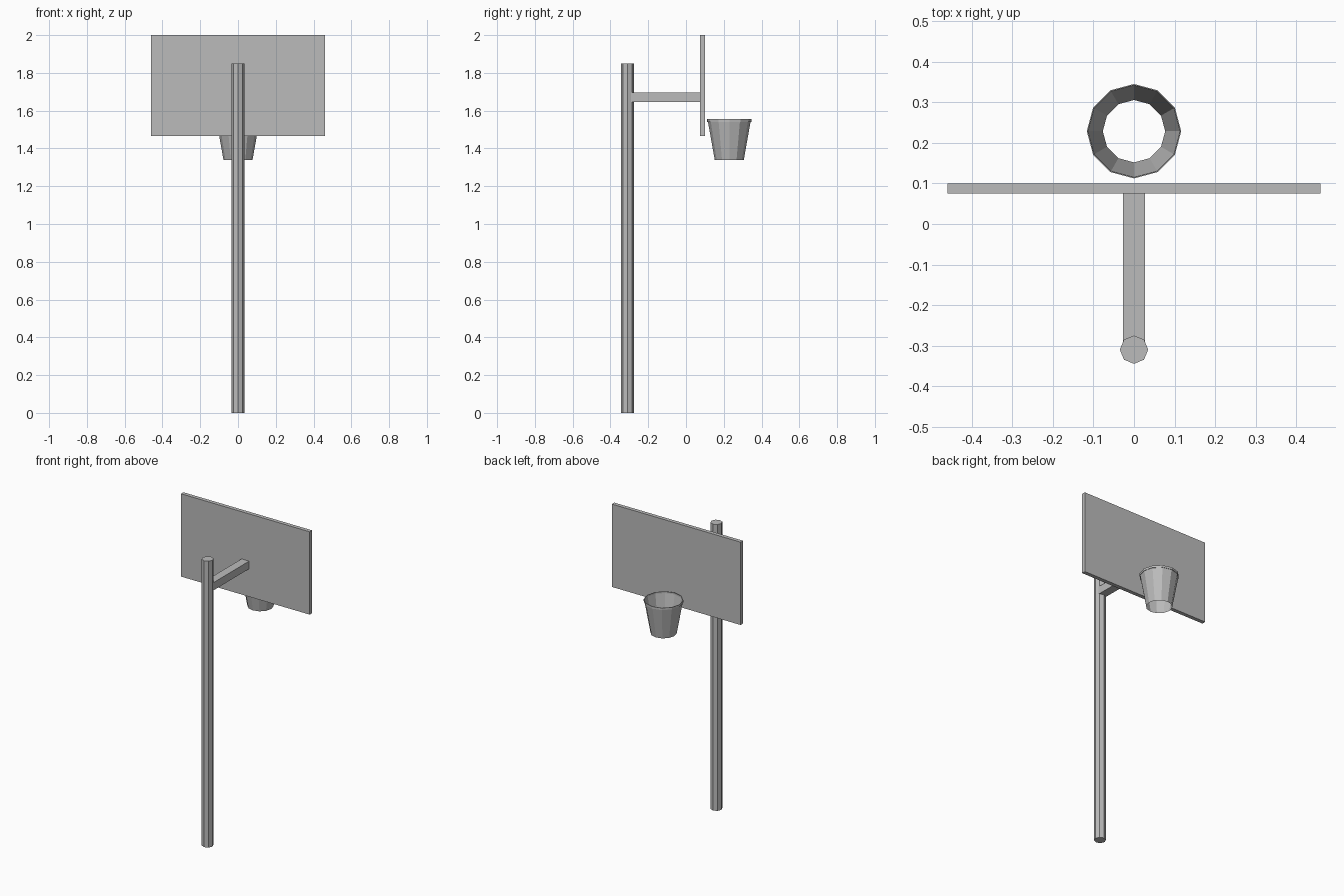
import bpy, math

if "Cube" in bpy.data.objects:
    bpy.data.objects.remove(bpy.data.objects["Cube"])

grey = bpy.data.materials.new("plain grey")
grey.diffuse_color = (0.5, 0.5, 0.5, 1)
grey.use_nodes = True
grey.node_tree.nodes["Principled BSDF"].inputs["Base Color"].default_value = grey.diffuse_color


def make(name, verts, faces):
    mesh = bpy.data.meshes.new(name)
    mesh.from_pydata(verts, [], faces)
    mesh.materials.append(grey)
    obj = bpy.data.objects.new(name, mesh)
    bpy.context.collection.objects.link(obj)
    return obj


def box(name, x, y, z):
    """Box from (min, max) pairs."""
    verts = [(a, b, c) for a in x for b in y for c in z]
    faces = [(0, 1, 3, 2), (4, 6, 7, 5), (0, 4, 5, 1),
             (2, 3, 7, 6), (0, 2, 6, 4), (1, 5, 7, 3)]
    return make(name, verts, faces)


def lathe(name, centre_y, sides, profile, closed=False, caps=False):
    """Revolve (radius, height) points around a vertical axis."""
    verts = []
    for r, z in profile:
        for i in range(sides):
            a = 2 * math.pi * i / sides
            verts.append((r * math.cos(a), centre_y + r * math.sin(a), z))
    n = len(profile)
    faces = []
    for k in range(n if closed else n - 1):
        p, q = k * sides, (k + 1) % n * sides
        for i in range(sides):
            j = (i + 1) % sides
            faces.append((p + i, p + j, q + j, q + i))
    if caps:
        faces.append(tuple(reversed(range(sides))))
        faces.append(tuple(range((n - 1) * sides, n * sides)))
    return make(name, verts, faces)


# Post, support arm and backboard
lathe("post", -0.31, 8, [(0.035, 0), (0.035, 1.85)], caps=True)
box("support_arm", (-0.027, 0.027), (-0.31, 0.08), (1.645, 1.695))
box("backboard", (-0.46, 0.46), (0.075, 0.1), (1.465, 2.0))

# Hoop rim as a thin ring, and the open tapered net below it
HOOP_Y = 0.229
lathe("rim", HOOP_Y, 12, [(0.1165, 1.541), (0.1165, 1.555),
                          (0.1135, 1.555), (0.1135, 1.541)], closed=True)
lathe("net", HOOP_Y, 12, [(0.077, 1.34), (0.1135, 1.545)])
